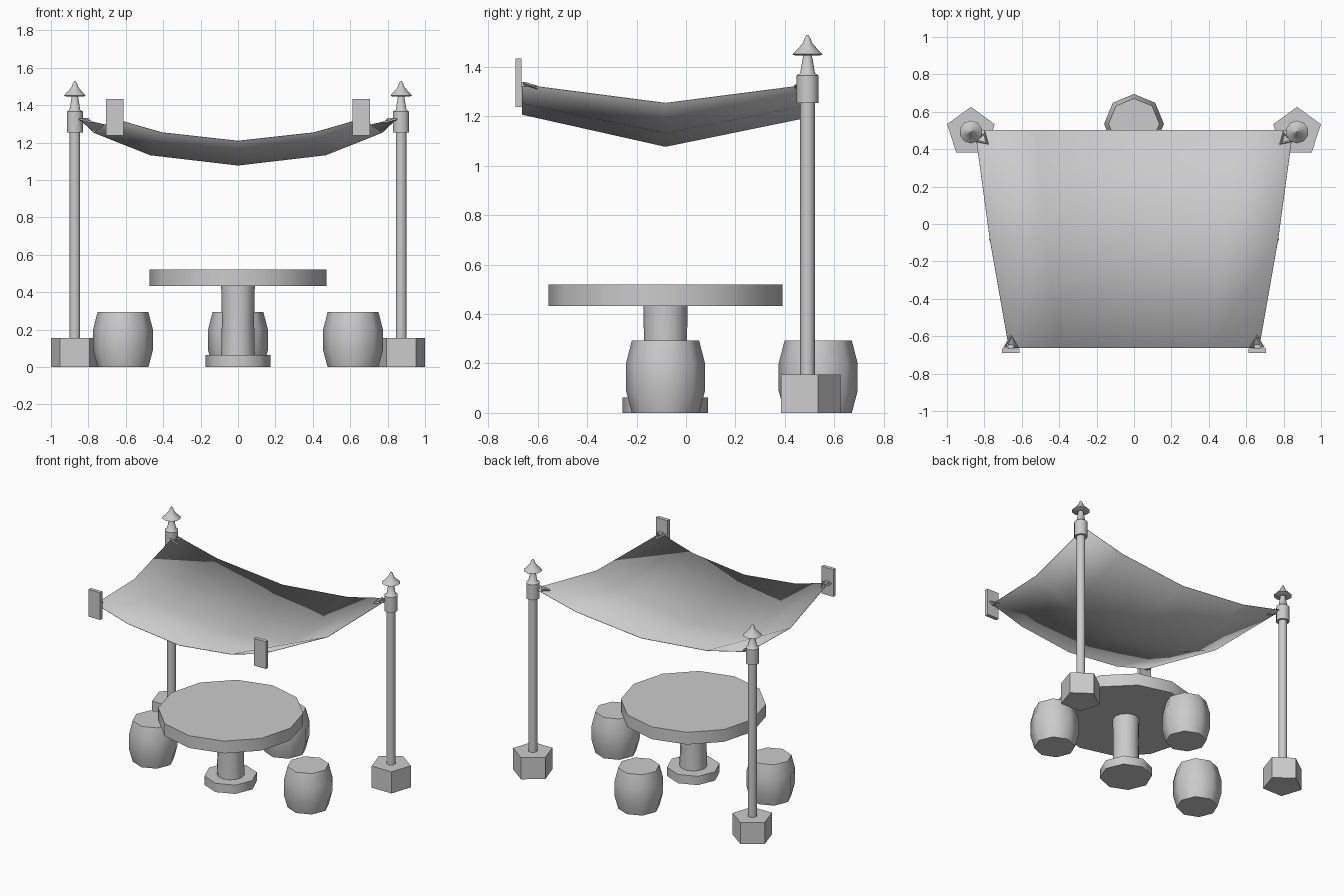
import bpy, bmesh, math
from mathutils import Vector, Matrix

cube = bpy.data.objects.get("Cube")
if cube:
    bpy.data.objects.remove(cube, do_unlink=True)

grey = bpy.data.materials.new("plain grey")
grey.use_nodes = True
GREY = (0.6, 0.6, 0.6, 1)
grey.diffuse_color = GREY
grey.node_tree.nodes["Principled BSDF"].inputs["Base Color"].default_value = GREY


def finish(name, bm, angle=50):
    mesh = bpy.data.meshes.new(name)
    bm.to_mesh(mesh)
    bm.free()
    mesh.materials.append(grey)
    ob = bpy.data.objects.new(name, mesh)
    bpy.context.collection.objects.link(ob)
    bpy.ops.object.select_all(action='DESELECT')
    ob.select_set(True)
    bpy.context.view_layer.objects.active = ob
    bpy.ops.object.shade_smooth_by_angle(angle=math.radians(angle))
    return ob


def lathe(name, x, y, profile, sides):
    """Closed turned solid from (radius, height) pairs; one corner points to +y."""
    bm = bmesh.new()
    rings = []
    for r, z in profile:
        ring = []
        for i in range(sides):
            a = math.pi / 2 + math.tau * i / sides
            ring.append(bm.verts.new((x + r * math.cos(a), y + r * math.sin(a), z)))
        rings.append(ring)
    for low, high in zip(rings, rings[1:]):
        for i in range(sides):
            j = (i + 1) % sides
            bm.faces.new((low[i], low[j], high[j], high[i]))
    bm.faces.new(rings[0][::-1])
    bm.faces.new(rings[-1])
    return finish(name, bm)


def box(name, centre, size):
    bm = bmesh.new()
    bmesh.ops.create_cube(bm, size=1, matrix=Matrix.Translation(centre) @ Matrix.Diagonal((*size, 1)))
    return finish(name, bm)


def tie_ring(name, centre, heading, radius):
    """Triangular link whose point faces along the heading, sloping down."""
    bm = bmesh.new()
    turn = (Matrix.Translation(centre) @ Matrix.Rotation(heading, 4, 'Z')
            @ Matrix.Rotation(0.3, 4, 'Y'))
    grid = []
    for i in range(3):
        a = math.tau * i / 3
        out = Vector((math.cos(a), math.sin(a), 0))
        row = []
        for k in range(4):
            b = math.tau * k / 4
            p = out * (radius + 0.011 * math.cos(b)) + Vector((0, 0, 0.007 * math.sin(b)))
            row.append(bm.verts.new(turn @ p))
        grid.append(row)
    for i in range(3):
        for k in range(4):
            n, m = (i + 1) % 3, (k + 1) % 4
            bm.faces.new((grid[i][k], grid[n][k], grid[n][m], grid[i][m]))
    return finish(name, bm)


# Table
TABLE_Y = -0.083
lathe("table_top", 0, TABLE_Y, [(0.474, 0.432), (0.474, 0.52)], 12)
lathe("table_pedestal", 0, TABLE_Y, [(0.09, 0.06), (0.086, 0.25), (0.09, 0.434)], 12)
lathe("table_foot", 0, TABLE_Y, [(0.173, 0), (0.173, 0.063)], 8)

# Barrel stools
barrel = [(0.136, 0), (0.16, 0.09), (0.16, 0.2), (0.136, 0.293)]
for name, x, y in (("left_stool", 0.615, TABLE_Y), ("right_stool", -0.615, TABLE_Y),
                   ("back_stool", 0, 0.535)):
    lathe(name, x, y, barrel, 8)

# Posts, wall plates and ties, mirrored left and right
for side, s in (("left", 1), ("right", -1)):
    px, py = s * 0.872, 0.492
    lathe(side + "_post_base", px, py, [(0.134, 0), (0.134, 0.155)], 5)
    lathe(side + "_post", px, py, [(0.03, 0.15), (0.03, 1.26)], 10)
    lathe(side + "_post_collar", px, py, [(0.045, 1.255), (0.045, 1.365), (0.03, 1.375),
                                          (0.018, 1.445), (0.016, 1.46)], 10)
    lathe(side + "_post_finial", px, py, [(0.05, 1.446), (0.061, 1.452), (0.04, 1.472),
                                          (0.02, 1.495), (0.011, 1.518), (0.003, 1.53)], 10)
    box(side + "_wall_plate", (s * 0.658, -0.678, 1.336), (0.094, 0.026, 0.195))
    box(side + "_plate_hook", (s * 0.658, -0.66, 1.33), (0.03, 0.03, 0.02))
    inward = 0 if s < 0 else math.pi
    tie_ring(side + "_front_ring", (s * 0.658, -0.637, 1.328), math.pi / 2, 0.036)
    tie_ring(side + "_back_ring", (s * 0.81, 0.455, 1.318), inward + s * 0.75, 0.036)

# Sagging canopy: each row is y, half width, height at edge, quarter and middle
rows = [(-0.663, 0.668, 1.33, 1.255, 1.21),
        (-0.083, 0.77, 1.255, 1.135, 1.08),
        (0.503, 0.85, 1.33, 1.25, 1.2)]
bm = bmesh.new()
cloth = []
for y, half, edge, quarter, middle in rows:
    across = ((-1, edge), (-0.61, quarter), (0, middle), (0.61, quarter), (1, edge))
    cloth.append([bm.verts.new((u * half, y, z)) for u, z in across])
for near, far in zip(cloth, cloth[1:]):
    for i in range(4):
        bm.faces.new((near[i], near[i + 1], far[i + 1], far[i]))
canopy = finish("canopy", bm, 80)
thickness = canopy.modifiers.new("thickness", 'SOLIDIFY')
thickness.thickness = 0.003
